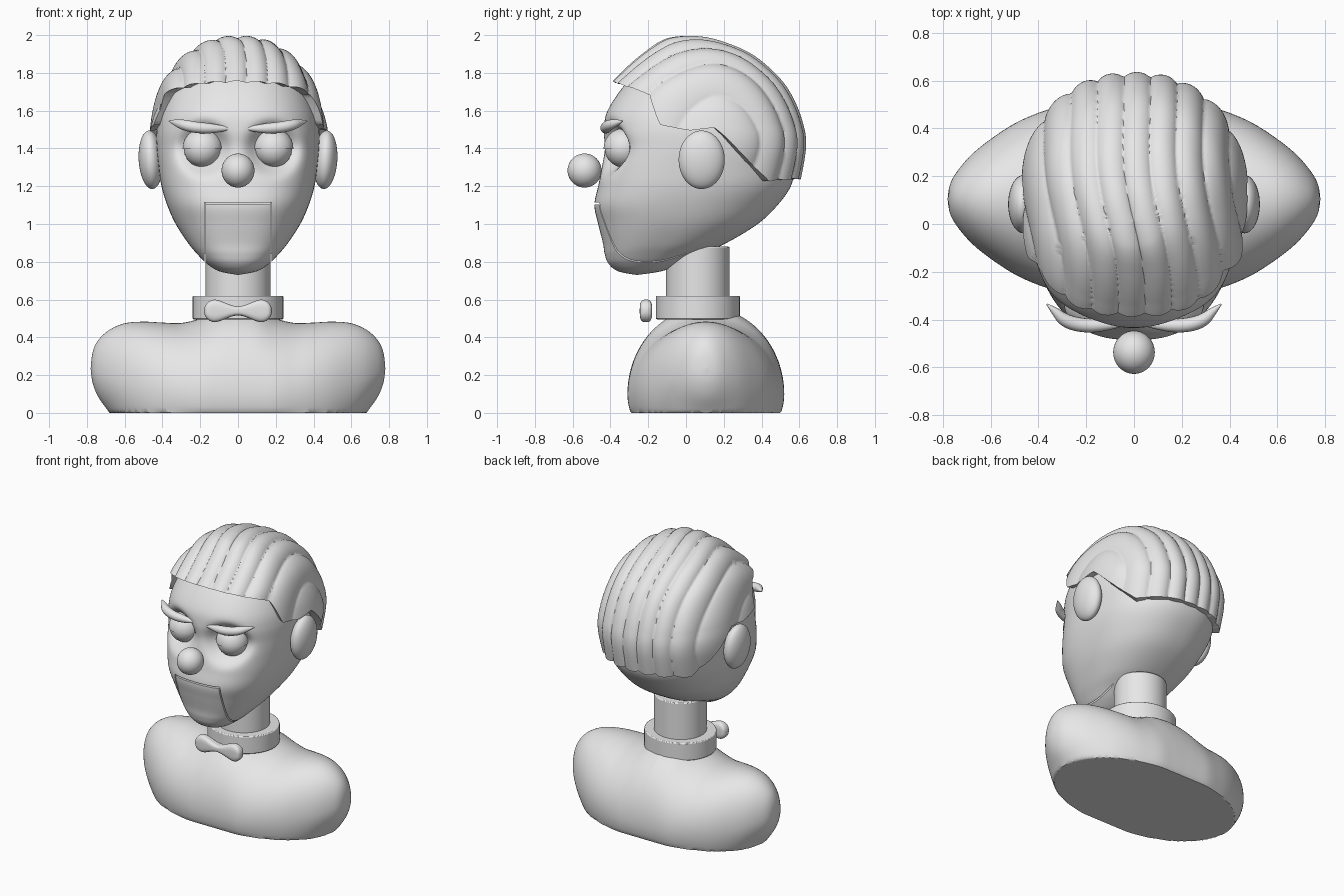
import bpy, bmesh, math
from mathutils import Vector

if "Cube" in bpy.data.objects:
    bpy.data.objects.remove(bpy.data.objects["Cube"], do_unlink=True)

grey = bpy.data.materials.new("plain_grey")
grey.use_nodes = True
grey.diffuse_color = (0.8, 0.8, 0.8, 1)
grey.node_tree.nodes["Principled BSDF"].inputs["Base Color"].default_value = (0.8, 0.8, 0.8, 1)


def finish(ob, name, angle=40):
    ob.name = ob.data.name = name
    ob.data.materials.clear()
    ob.data.materials.append(grey)
    bpy.ops.object.select_all(action='DESELECT')
    ob.select_set(True)
    bpy.context.view_layer.objects.active = ob
    bpy.ops.object.shade_smooth_by_angle(angle=math.radians(angle))
    return ob


def new_object(name, bm):
    bmesh.ops.recalc_face_normals(bm, faces=bm.faces)
    me = bpy.data.meshes.new(name)
    bm.to_mesh(me)
    bm.free()
    ob = bpy.data.objects.new(name, me)
    bpy.context.collection.objects.link(ob)
    return ob


def loft(name, rings):
    """Skin closed rings of points; rings shrunk to a point become poles."""
    bm = bmesh.new()
    rows = [[bm.verts.new(p) for p in ring] for ring in rings]
    count = len(rows[0])
    for a, b in zip(rows, rows[1:]):
        for i in range(count):
            j = (i + 1) % count
            bm.faces.new((a[i], a[j], b[j], b[i]))
    bmesh.ops.remove_doubles(bm, verts=bm.verts, dist=1e-5)
    return new_object(name, bm)


def sample(keys, t):
    """Smooth curve through the key tuples, t counted in keys."""
    last = len(keys) - 1
    i = max(0, min(int(t), last - 1))
    f = t - i
    four = [keys[max(0, min(last, i + k))] for k in (-1, 0, 1, 2)]
    return [b + 0.5 * f * (c - a + f * (2 * a - 5 * b + 4 * c - d + f * (3 * (b - c) + d - a)))
            for a, b, c, d in zip(*four)]


def oval(angle, n):
    c, s = math.cos(angle), math.sin(angle)
    r = (abs(c) ** n + abs(s) ** n) ** (-1 / n)
    return c * r, s * r


def skull_point(keys, t, angle):
    z, w, front, back, n = sample(keys, t)
    c, s = oval(angle, n if math.sin(angle) < 0 else 2.25)
    return Vector((w * c, (front + back) / 2 + (back - front) / 2 * s, z))


def angles(count):
    return [2 * math.pi * i / count for i in range(count)]


# Head: rings of height, half width, front, back, squareness
head_keys = [
    (1.95, 0, .03, .03, 2.2), (1.92, .16, -.12, .18, 2.2), (1.84, .27, -.22, .33, 2.3),
    (1.73, .355, -.33, .44, 2.3), (1.6, .41, -.415, .525, 2.4), (1.5, .43, -.435, .56, 2.5),
    (1.4, .43, -.43, .575, 2.6), (1.3, .42, -.445, .575, 2.7), (1.2, .405, -.465, .555, 2.7),
    (1.1, .375, -.485, .485, 2.6), (1.0, .33, -.465, .38, 2.5), (.9, .265, -.44, .215, 2.5),
    (.84, .215, -.43, .08, 2.4), (.79, .165, -.41, -.02, 2.3), (.75, .1, -.36, -.13, 2.2),
    (.73, 0, -.26, -.26, 2.2)]
EYE_X, EYE_Z = .187, 1.4


def face_point(t, angle):
    p = skull_point(head_keys, t, angle)
    if p.y < -.1:
        r = math.hypot(abs(p.x) - EYE_X, p.z - EYE_Z)
        p.y += .09 * math.exp(-(r / .125) ** 4)
    return p


steps = 8 * (len(head_keys) - 1)
head = loft("head", [[face_point(k / 8, a) for a in angles(128)] for k in range(steps + 1)])

# Jaw slots: thin cuts down both sides and across the mouth
slots = [((-.175, -.37, .85), (.007, .74, .52)), ((.175, -.37, .85), (.007, .74, .52)),
         ((0, -.6, 1.108), (.357, .32, .01))]
for place, size in slots:
    bpy.ops.mesh.primitive_cube_add(size=1, location=place)
    cutter = bpy.context.object
    cutter.scale = size
    cutter.hide_render = True
    cut = head.modifiers.new("slot", 'BOOLEAN')
    cut.operation, cut.solver, cut.object = 'DIFFERENCE', 'EXACT', cutter
    bpy.context.view_layer.objects.active = head
    bpy.ops.object.modifier_apply(modifier=cut.name)
    bpy.data.objects.remove(cutter, do_unlink=True)
finish(head, "head")

# Hair: a cap over the skull with combed strands and a stepped hairline
hair_keys = [
    (2.0, 0, .01, .01, 2.2), (1.98, .14, -.11, .15, 2.2), (1.91, .27, -.22, .33, 2.3),
    (1.81, .365, -.335, .46, 2.4), (1.7, .425, -.43, .55, 2.5), (1.55, .468, -.46, .615, 2.5),
    (1.4, .48, -.46, .635, 2.5), (1.15, .44, -.46, .59, 2.5)]
hairline = [(-.4, 1.76), (-.2, 1.69), (-.14, 1.525), (.02, 1.495), (.15, 1.51),
            (.2, 1.47), (.44, 1.225), (.59, 1.235)]


def hairline_height(y):
    if y <= hairline[0][0]:
        return hairline[0][1]
    for (y0, z0), (y1, z1) in zip(hairline, hairline[1:]):
        if y <= y1:
            return z0 + (z1 - z0) * (y - y0) / (y1 - y0)
    return hairline[-1][1]


def hairline_t(angle):
    t = len(hair_keys) - 1.0
    while t > 0:
        p = skull_point(hair_keys, t, angle)
        if p.z >= hairline_height(p.y):
            break
        t -= .01
    return t


def strand_point(t, angle):
    p = skull_point(hair_keys, t, angle)
    u = (p.x + .1 * p.y + .02 * math.sin(7 * p.y)) / .115
    groove = 1 - abs(math.sin(math.pi * u)) ** .7
    inward = (Vector((0, .08, 1.45)) - p).normalized()
    return p + inward * .022 * groove


around = angles(288)
edge = [hairline_t(a) for a in around]
rows = 80
rings = [[strand_point(e * k / rows, a) for e, a in zip(edge, around)] for k in range(rows + 1)]
rings.append([Vector((p.x * .82, .08 + (p.y - .08) * .82, p.z + .005)) for p in rings[-1]])
finish(loft("hair", rings), "hair", 55)


def ball(name, place, size, turn=(0, 0, 0)):
    bpy.ops.mesh.primitive_uv_sphere_add(segments=48, ring_count=24, location=place, rotation=turn)
    bpy.context.object.scale = size
    return finish(bpy.context.object, name)


# Nose
ball("nose", (0, -.537, 1.283), (.087, .09, .09))

for side, label in ((1, "left"), (-1, "right")):
    # Ears, eyes and heavy upper lids
    ball(label + "_ear", (side * .462, .083, 1.34), (.064, .122, .155), (0, side * .06, 0))
    ball(label + "_eye", (side * EYE_X, -.33, EYE_Z), (.1, .1, .1))
    lid = bmesh.new()
    bmesh.ops.create_uvsphere(lid, u_segments=48, v_segments=24, radius=.106)
    cut = bmesh.ops.bisect_plane(lid, geom=lid.verts[:] + lid.edges[:] + lid.faces[:],
                                 plane_co=(0, 0, -.004), plane_no=(0, 0, 1), clear_inner=True)
    bmesh.ops.holes_fill(lid, edges=[e for e in lid.edges if e.is_boundary])
    lid = new_object(label + "_eyelid", lid)
    lid.location = (side * EYE_X, -.33, EYE_Z)
    finish(lid, label + "_eyelid")

    # Eyebrow: a tapered tube sweeping outward
    curve = bpy.data.curves.new("brow", 'CURVE')
    curve.dimensions = '3D'
    curve.bevel_depth, curve.bevel_resolution = .03, 6
    curve.use_fill_caps = True
    path = curve.splines.new('NURBS')
    brow = [(.05, -.42, 1.505, .3), (.13, -.425, 1.505, .9), (.22, -.425, 1.51, 1),
            (.29, -.405, 1.525, .95), (.33, -.365, 1.537, .6), (.365, -.335, 1.545, .1)]
    path.points.add(len(brow) - 1)
    for point, (x, y, z, r) in zip(path.points, brow):
        point.co = (side * x, y, z, 1)
        point.radius = r
    path.order_u, path.use_endpoint_u = 3, True
    tube = bpy.data.objects.new("brow", curve)
    bpy.context.collection.objects.link(tube)
    bpy.ops.object.select_all(action='DESELECT')
    tube.select_set(True)
    bpy.context.view_layer.objects.active = tube
    bpy.ops.object.convert(target='MESH')
    finish(bpy.context.object, label + "_eyebrow")

# Neck and collar
for name, rx, ry, low, high in (("neck", .172, .168, .45, .88), ("collar", .24, .222, .495, .62)):
    bpy.ops.mesh.primitive_cylinder_add(vertices=64, radius=1, depth=1, location=(0, .063, (low + high) / 2))
    part = bpy.context.object
    part.scale = (rx, ry, high - low)
    bpy.ops.object.transform_apply(location=False, rotation=False, scale=True)
    bevel = part.modifiers.new("bevel", 'BEVEL')
    bevel.width, bevel.segments = .006, 2
    finish(part, name)

# Bow tie: pinched in the middle, rounded lobes
rings = []
for k in range(-40, 41):
    x = .18 * math.sin(math.pi * k / 80)
    swell = min(1, abs(x) / .13)
    h = .024 + .036 * swell * swell * (3 - 2 * swell)
    end = max(0, (abs(x) - .12) / .06)
    h *= math.sqrt(max(0, 1 - end ** 2))
    d = .033 * math.sqrt(max(0, 1 - end ** 6))
    rings.append([(x, -.212 + d * c, .54 + h * s) for c, s in (oval(a, 3.2) for a in angles(32))])
finish(loft("bow_tie", rings), "bow_tie", 60)

# Shoulders: sections along x of half depth, middle, top and underside, cut flat at the floor
body_keys = [(0, .415, .1, .56, -.25), (.1, .415, .1, .545, -.25), (.2, .412, .1, .5, -.25),
             (.3, .39, .11, .476, -.25), (.4, .36, .125, .478, -.24), (.5, .315, .14, .483, -.2),
             (.6, .25, .165, .474, -.11), (.68, .185, .19, .44, 0), (.74, .115, .215, .385, .085),
             (.77, .06, .23, .32, .16), (.78, 0, .235, .235, .235)]
rings = []
steps = 6 * (len(body_keys) - 1)
for k in range(-steps, steps + 1):
    x, d, mid, top, low = sample(body_keys, abs(k) / 6)
    ring = []
    for a in angles(96):
        c, s = math.cos(a), math.sin(a)
        z = mid + s * ((top - mid) if s > 0 else (mid - low))
        ring.append((math.copysign(x, k), .105 + d * c, max(0, z)))
    rings.append(ring)
finish(loft("shoulders", rings), "shoulders")
